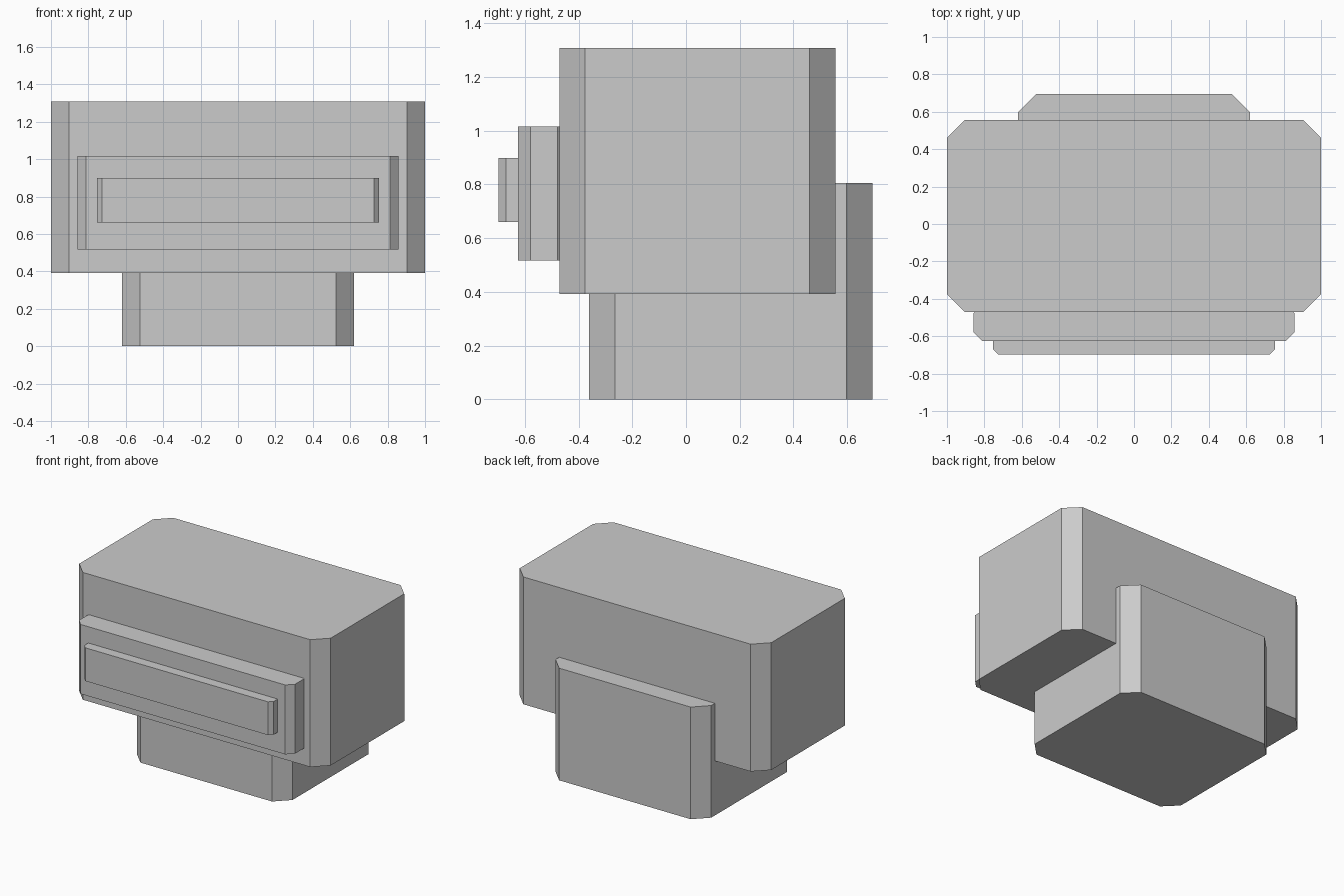
import bpy

if "Cube" in bpy.data.objects:
    bpy.data.objects.remove(bpy.data.objects["Cube"])

grey = bpy.data.materials.new("plain grey")
grey.diffuse_color = (0.6, 0.6, 0.6, 1.0)
grey.use_nodes = True
grey.node_tree.nodes["Principled BSDF"].inputs["Base Color"].default_value = grey.diffuse_color


def chamfered_block(name, half_x, y0, y1, z0, z1, c):
    """Upright block whose four vertical edges are cut at 45 degrees."""
    x = half_x
    outline = [(-x + c, y0), (x - c, y0), (x, y0 + c), (x, y1 - c),
               (x - c, y1), (-x + c, y1), (-x, y1 - c), (-x, y0 + c)]
    n = len(outline)
    verts = [(px, py, z) for z in (z0, z1) for px, py in outline]
    faces = [(i, (i + 1) % n, n + (i + 1) % n, n + i) for i in range(n)]
    faces += [tuple(reversed(range(n))), tuple(range(n, 2 * n))]
    mesh = bpy.data.meshes.new(name)
    mesh.from_pydata(verts, [], faces)
    mesh.materials.append(grey)
    obj = bpy.data.objects.new(name, mesh)
    bpy.context.collection.objects.link(obj)
    return obj


# Wide main block
chamfered_block("main_body", 1.0, -0.471, 0.556, 0.392, 1.307, 0.096)
# Lower block that rises up behind the body
chamfered_block("rear_base", 0.619, -0.361, 0.694, 0.0, 0.806, 0.096)
# Stepped front plates
chamfered_block("front_plate", 0.859, -0.625, -0.432, 0.517, 1.016, 0.046)
chamfered_block("front_bar", 0.753, -0.697, -0.58, 0.66, 0.899, 0.027)
